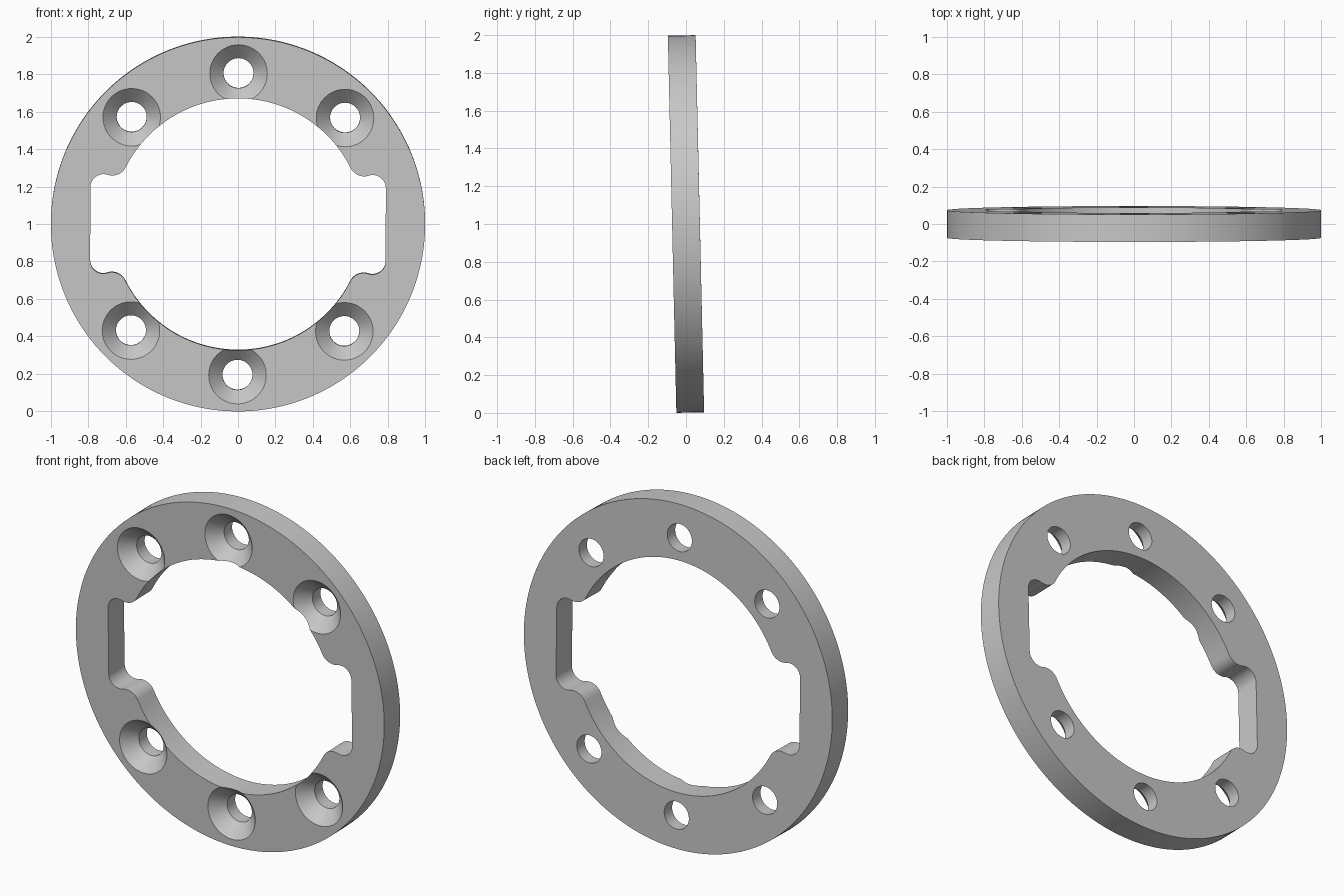
import bpy, bmesh
from math import sin, cos, radians, pi
from mathutils import Matrix, Vector

if "Cube" in bpy.data.objects:
    bpy.data.objects.remove(bpy.data.objects["Cube"])

RADIUS, HALF = 0.9985, 0.0735        # outer radius, half thickness
BORE, FILLET, CORNER = 0.672, 0.08, 0.07
BOLT_CIRCLE, HOLE = 0.805, 0.08


def arc(center, r, a0, a1, n):
    """Points along an arc, angles in degrees."""
    return [Vector((center[0] + r * cos(radians(a0 + (a1 - a0) * i / n)),
                    center[1] + r * sin(radians(a0 + (a1 - a0) * i / n))))
            for i in range(n + 1)]


def circle(r, n, center=(0, 0)):
    return arc(center, r, 0, 360, n)[:-1]


def loft(name, sections):
    """Closed solid through (outline, height) sections."""
    bm = bmesh.new()
    rings = [[bm.verts.new((p.x, p.y, z)) for p in pts] for pts, z in sections]
    n = len(rings[0])
    for a, b in zip(rings, rings[1:]):
        for i in range(n):
            j = (i + 1) % n
            bm.faces.new((a[i], a[j], b[j], b[i]))
    bm.faces.new(rings[0][::-1])
    bm.faces.new(rings[-1])
    bmesh.ops.recalc_face_normals(bm, faces=bm.faces)
    mesh = bpy.data.meshes.new(name)
    bm.to_mesh(mesh)
    bm.free()
    obj = bpy.data.objects.new(name, mesh)
    bpy.context.collection.objects.link(obj)
    return obj


def cut(target, cutter):
    mod = target.modifiers.new("cut", 'BOOLEAN')
    mod.operation, mod.solver, mod.object = 'DIFFERENCE', 'EXACT', cutter
    bpy.ops.object.modifier_apply(modifier=mod.name)
    bpy.data.objects.remove(cutter)


def opening_outline():
    """Round bore with a filleted rectangular slot on each side."""
    lobe, lean = 26.7, -72
    bump = Vector((cos(radians(lobe)), sin(radians(lobe)))) * (BORE + FILLET)
    corner = bump + Vector((cos(radians(lean)), sin(radians(lean)))) * (FILLET + CORNER)
    # One quarter, from the slot side up to the top of the bore
    quarter = arc(corner, CORNER, 0, lean + 180, 12)
    quarter += arc(bump, FILLET, lean + 360, lobe + 180, 12)[1:]
    quarter += arc((0, 0), BORE, lobe, 90, 28)[1:]
    half = quarter + [Vector((-p.x, p.y)) for p in quarter[-2::-1]]
    return half + [Vector((p.x, -p.y)) for p in half[::-1]]


# Ring body
disc = circle(RADIUS, 160)
ring = loft("mounting_ring", [(disc, -HALF), (disc, HALF)])
bpy.context.view_layer.objects.active = ring
ring.select_set(True)

# Central opening
outline = opening_outline()
cut(ring, loft("opening_cutter", [(outline, -0.2), (outline, 0.2)]))

# Countersunk bolt holes
for angle in (45, 90, 135, 225, 270, 315):
    a = radians(angle)
    c = (BOLT_CIRCLE * cos(a), BOLT_CIRCLE * sin(a))
    profile = [(HOLE, -0.2), (HOLE, 0), (HOLE + 0.12, 0.12)]
    cut(ring, loft("hole_cutter", [(circle(r, 48, c), z) for r, z in profile]))

# Stand the ring up with its slight lean
ring.data.transform(Matrix.Translation((0, 0, 1))
                    @ Matrix.Rotation(radians(0.2), 4, 'Y')
                    @ Matrix.Rotation(pi / 2 + radians(1.29), 4, 'X'))

# Grey metal
grey = bpy.data.materials.new("plain_grey")
grey.use_nodes = True
colour = (0.58, 0.58, 0.58, 1)
grey.diffuse_color = colour
grey.node_tree.nodes["Principled BSDF"].inputs["Base Color"].default_value = colour
ring.data.materials.clear()
ring.data.materials.append(grey)
bpy.ops.object.shade_smooth_by_angle(angle=radians(30))
